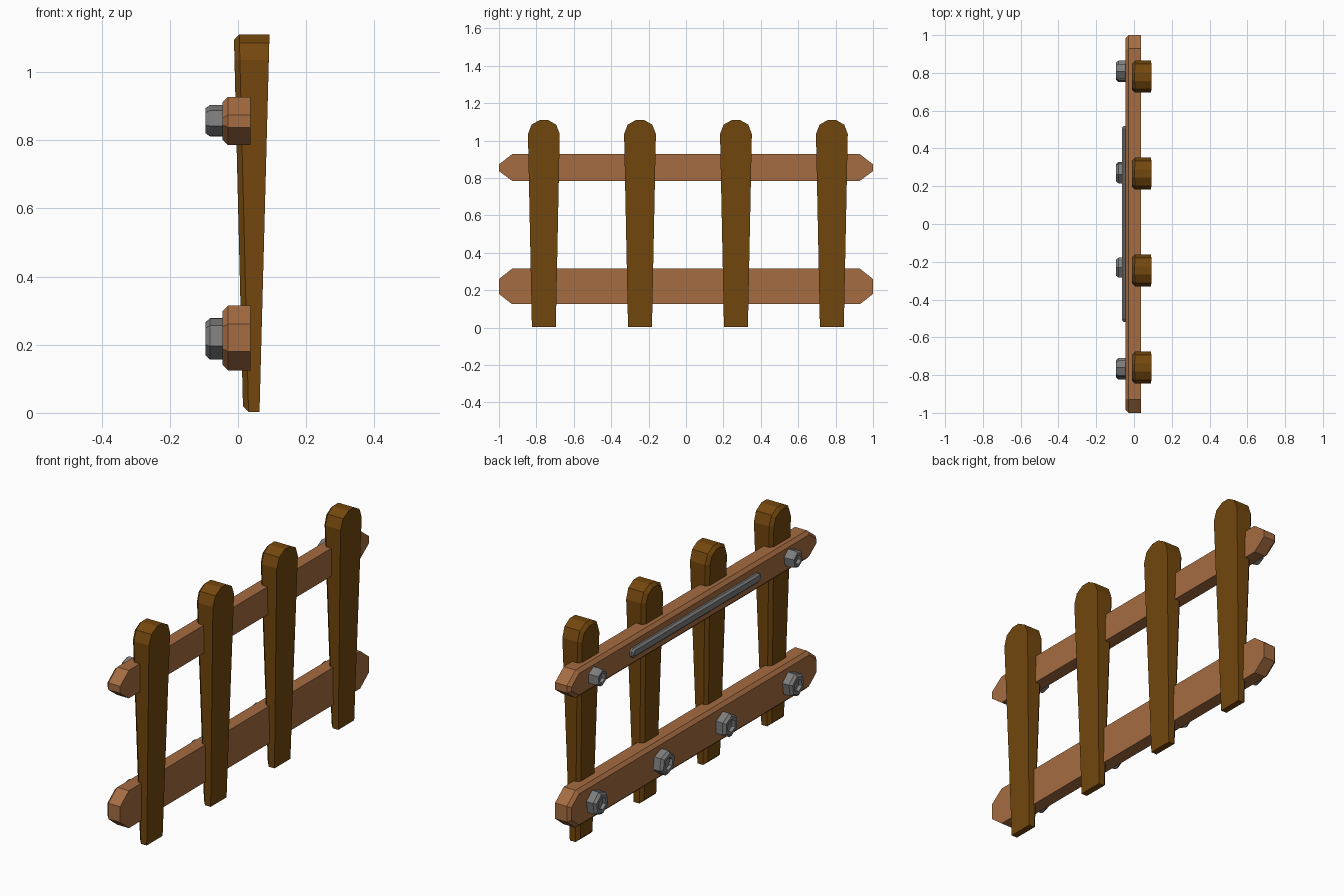
import bpy, bmesh, math
from mathutils import Vector

if "Cube" in bpy.data.objects:
    bpy.data.objects.remove(bpy.data.objects["Cube"])


def material(name, color):
    m = bpy.data.materials.new(name)
    m.diffuse_color = (*color, 1)
    m.use_nodes = True
    m.node_tree.nodes["Principled BSDF"].inputs["Base Color"].default_value = m.diffuse_color
    return m


RAIL = material("light brown wood", (0.376, 0.150, 0.053))
PICKET = material("dark brown wood", (0.171, 0.063, 0.004))
METAL = material("grey metal", (0.205, 0.205, 0.205))


def inset(outline, d):
    """Move every edge of a counter-clockwise (y, z) outline inwards by d."""
    pts = [Vector(p) for p in outline]
    out = []
    for i, p in enumerate(pts):
        e1 = (p - pts[i - 1]).normalized()
        e2 = (pts[(i + 1) % len(pts)] - p).normalized()
        n1, n2 = Vector((-e1.y, e1.x)), Vector((-e2.y, e2.x))
        out.append(p + (n1 + n2) * (d / (1 + n1.dot(n2))))
    return out


def loft(name, rings, mat):
    """Skin a stack of (outline, x function of z) rings and cap both ends."""
    bm = bmesh.new()
    loops = [[bm.verts.new((x(p[1]), p[0], p[1])) for p in outline] for outline, x in rings]
    for a, b in zip(loops, loops[1:]):
        for i in range(len(a)):
            j = (i + 1) % len(a)
            bm.faces.new((a[i], a[j], b[j], b[i]))
    bm.faces.new(loops[0])
    bm.faces.new(loops[-1])
    bmesh.ops.recalc_face_normals(bm, faces=bm.faces)
    me = bpy.data.meshes.new(name)
    bm.to_mesh(me)
    bm.free()
    me.materials.append(mat)
    bpy.context.collection.objects.link(bpy.data.objects.new(name, me))


def board(name, outline, back, front, c, mat):
    """Flat at +x, chamfered by c around the -x face."""
    loft(name, [(outline, back), (outline, lambda z: front(z) + c),
                (inset(outline, c), front)], mat)


def flat(x):
    return lambda z: x


def pointed(half, tip, z0, z1, t0, t1):
    """Bar outline with tapered ends."""
    return [(-half + tip, z0), (half - tip, z0), (half, t0), (half, t1),
            (half - tip, z1), (-half + tip, z1), (-half, t1), (-half, t0)]


# horizontal rails
board("lower_rail", pointed(1, 0.07, 0.125, 0.315, 0.18, 0.26), flat(0.037), flat(-0.045), 0.016, RAIL)
board("upper_rail", pointed(1, 0.07, 0.785, 0.927, 0.837, 0.873), flat(0.037), flat(-0.045), 0.016, RAIL)

# pickets: wider and thicker towards the rounded top
POSTS = (-0.76, -0.246, 0.267, 0.78)
side = [(0.064, 0.003), (0.085, 1.035), (0.066, 1.085), (0.022, 1.11)]
for k, y in enumerate(POSTS):
    outline = [(y + h, z) for h, z in side] + [(y - h, z) for h, z in reversed(side)]
    board(f"picket_{k + 1}", outline, lambda z: 0.063 + 0.0265 * z,
          lambda z: 0.015 - 0.0245 * z, 0.016, PICKET)


# hexagonal nuts with a shallow socket
def nut(name, y, z, r, turn):
    def ring(s):
        return [(y + s * math.cos(turn + i * math.pi / 3),
                 z + s * math.sin(turn + i * math.pi / 3)) for i in range(6)]
    loft(name, [(ring(r), flat(-0.04)), (ring(r), flat(-0.082)), (ring(r * 0.8), flat(-0.095)),
                (ring(r * 0.52), flat(-0.095)), (ring(r * 0.5), flat(-0.078))], METAL)


for k, y in enumerate((-0.767, -0.231, 0.272, 0.808)):
    nut(f"lower_nut_{k + 1}", y, 0.217, 0.061, math.radians(80 + 10 * (k % 3)))
for k, y in enumerate((-0.767, 0.808)):
    nut(f"upper_nut_{k + 1}", y, 0.857, 0.046, math.radians(80 + 10 * k))

# long metal strip on the upper rail
board("metal_strip", pointed(0.52, 0.018, 0.833, 0.881, 0.846, 0.868),
      flat(-0.042), flat(-0.064), 0.01, METAL)
